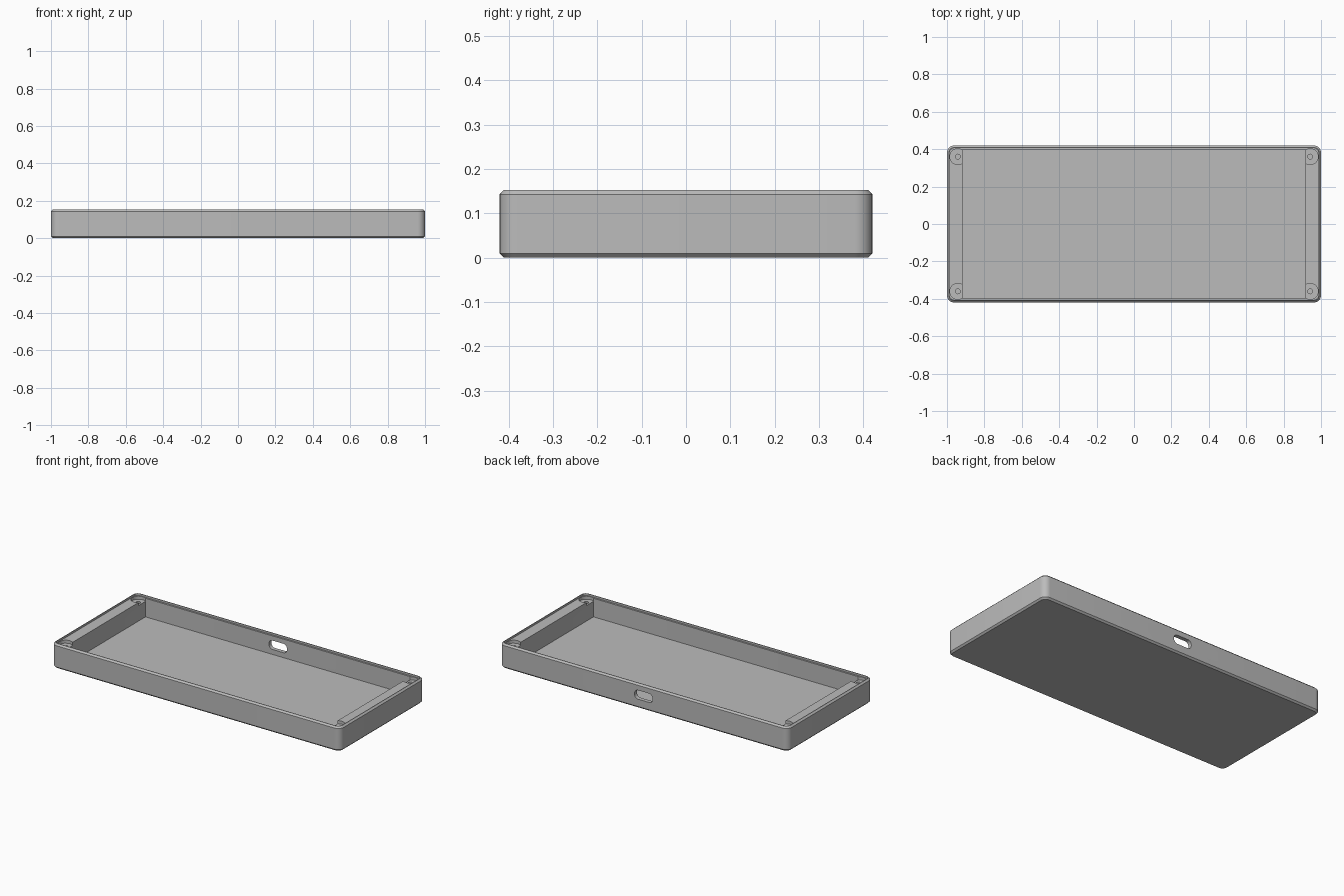
import bpy, bmesh, math
from mathutils import Matrix

cube = bpy.data.objects.get("Cube")
if cube:
    bpy.data.objects.remove(cube, do_unlink=True)

grey = bpy.data.materials.new("plain grey")
grey.use_nodes = True
grey.diffuse_color = (0.5, 0.5, 0.5, 1)
grey.node_tree.nodes["Principled BSDF"].inputs["Base Color"].default_value = (0.5, 0.5, 0.5, 1)

HALF_X, HALF_Y, TOP = 1.0, 0.42, 0.153
CHAMFER = 0.01
LEDGE = 0.141      # step inside the rim
FLOOR = 0.025
POST_X, POST_Y = 0.942, 0.36


def outline(half_a, half_b, radius, steps=8):
    """Rounded rectangle as 2D points, counter-clockwise."""
    pts = []
    for k, (sa, sb) in enumerate(((1, 1), (-1, 1), (-1, -1), (1, -1))):
        for i in range(steps + 1):
            t = (k + i / steps) * math.pi / 2
            pts.append((sa * (half_a - radius) + radius * math.cos(t),
                        sb * (half_b - radius) + radius * math.sin(t)))
    return pts


def loft(name, sections):
    """Closed solid through rounded rectangles (half_x, half_y, radius, z)."""
    bm = bmesh.new()
    rings = [[bm.verts.new((x, y, z)) for x, y in outline(hx, hy, r)]
             for hx, hy, r, z in sections]
    for low, high in zip(rings, rings[1:]):
        for i in range(len(low)):
            j = (i + 1) % len(low)
            bm.faces.new((low[i], low[j], high[j], high[i]))
    bm.faces.new(rings[0][::-1])
    bm.faces.new(rings[-1])
    bmesh.ops.recalc_face_normals(bm, faces=bm.faces)
    mesh = bpy.data.meshes.new(name)
    bm.to_mesh(mesh)
    bm.free()
    obj = bpy.data.objects.new(name, mesh)
    bpy.context.collection.objects.link(obj)
    mesh.materials.append(grey)
    return obj


def cut(target, cutter):
    """Subtract the cutter, then drop it."""
    mod = target.modifiers.new("cut", 'BOOLEAN')
    mod.operation = 'DIFFERENCE'
    mod.solver = 'EXACT'
    mod.object = cutter
    cutter.hide_render = True
    bpy.context.view_layer.objects.active = target
    bpy.ops.object.modifier_apply(modifier=mod.name)
    bpy.data.objects.remove(cutter, do_unlink=True)


# Tray: chamfered outside, thin rim, inner ledge and square cavity
tray = loft("enclosure_tray", [
    (HALF_X - CHAMFER, HALF_Y - CHAMFER, 0.03, 0),
    (HALF_X, HALF_Y, 0.04, CHAMFER),
    (HALF_X, HALF_Y, 0.04, TOP - CHAMFER),
    (HALF_X - CHAMFER, HALF_Y - CHAMFER, 0.03, TOP),
    (0.986, 0.406, 0.027, TOP),
    (0.986, 0.406, 0.027, LEDGE),
    (0.917, 0.395, 0.002, LEDGE),
    (0.917, 0.395, 0.002, FLOOR),
])

# Round corner recesses with screw holes
for sx in (1, -1):
    for sy in (1, -1):
        for radius, bottom in ((0.0425, 0.122), (0.013, 0.045)):
            hole = loft("hole_cutter", [(radius, radius, radius * 0.999, bottom),
                                        (radius, radius, radius * 0.999, 0.2)])
            hole.data.transform(Matrix.Translation((sx * POST_X, sy * POST_Y, 0)))
            cut(tray, hole)

# Cable slot through the back wall
slot = loft("slot_cutter", [(0.062, 0.028, 0.024, -0.1), (0.062, 0.028, 0.024, 0.1)])
slot.data.transform(Matrix.Translation((0, HALF_Y, 0.084)) @ Matrix.Rotation(math.pi / 2, 4, 'X'))
cut(tray, slot)

bpy.ops.object.select_all(action='DESELECT')
tray.select_set(True)
bpy.context.view_layer.objects.active = tray
bpy.ops.object.shade_smooth_by_angle(angle=math.radians(30))
